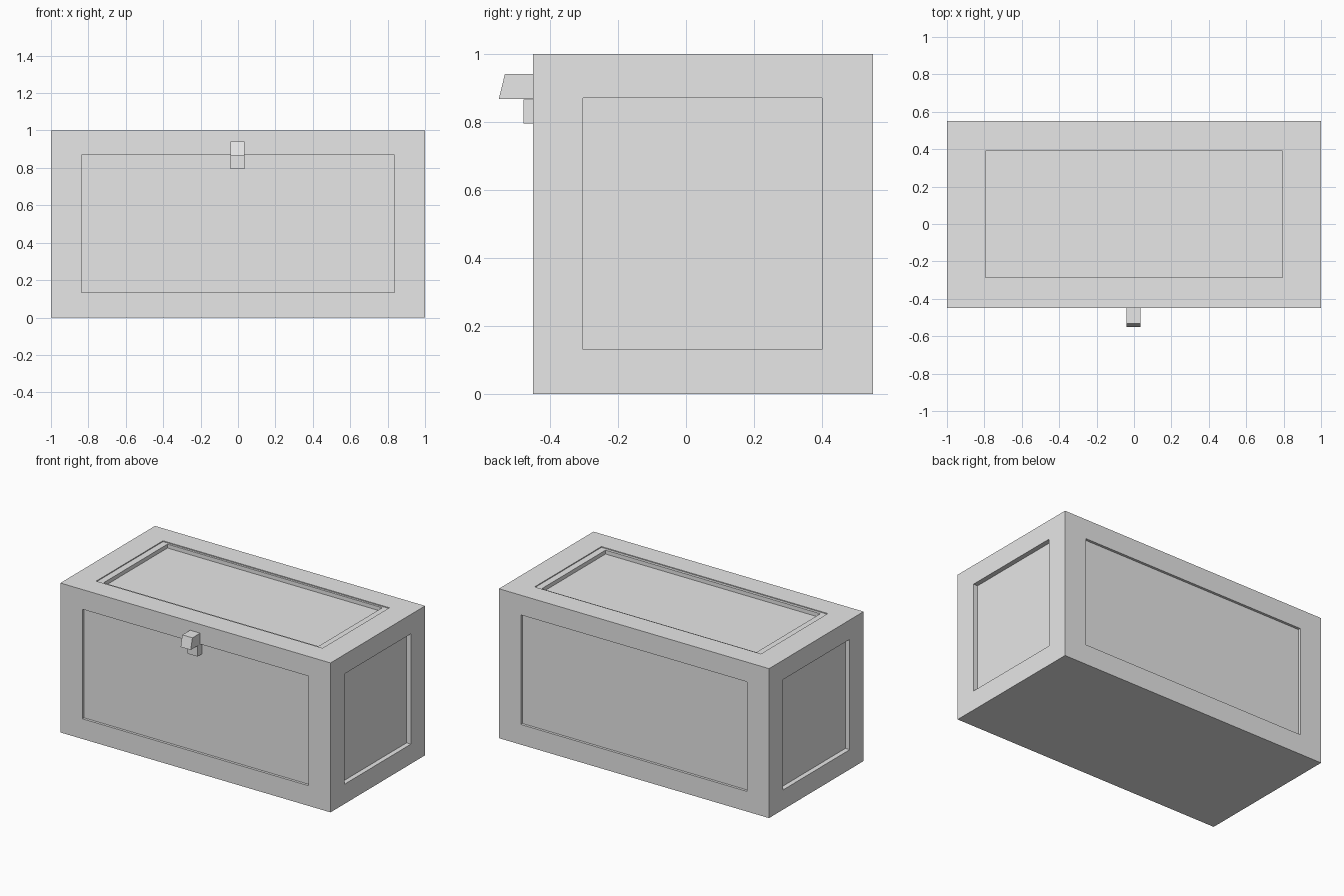
import bpy
import bmesh
from mathutils import Vector

if "Cube" in bpy.data.objects:
    bpy.data.objects.remove(bpy.data.objects["Cube"])

grey = bpy.data.materials.new("plain grey")
grey.diffuse_color = (0.8, 0.8, 0.8, 1)
grey.use_nodes = True
grey.node_tree.nodes["Principled BSDF"].inputs["Base Color"].default_value = grey.diffuse_color


def finish(bm, name):
    bmesh.ops.recalc_face_normals(bm, faces=bm.faces)
    mesh = bpy.data.meshes.new(name)
    bm.to_mesh(mesh)
    bm.free()
    mesh.materials.append(grey)
    obj = bpy.data.objects.new(name, mesh)
    bpy.context.collection.objects.link(obj)
    return obj


def box_bm(lo, hi):
    bm = bmesh.new()
    bmesh.ops.create_cube(bm, size=1)
    for v in bm.verts:
        v.co = Vector([lo[i] if v.co[i] < 0 else hi[i] for i in range(3)])
    return bm


def ring(bm, face, bounds, axis, level):
    """Inset a face, then fit its inner rectangle to bounds at a level."""
    bmesh.ops.inset_individual(bm, faces=[face], thickness=0.05)
    centre = face.calc_center_median()
    for v in face.verts:
        for i, (a, b) in bounds.items():
            v.co[i] = a if v.co[i] < centre[i] else b
        v.co[axis] = level


def face_towards(bm, direction):
    bm.normal_update()
    return max(bm.faces, key=lambda f: f.normal.dot(direction) * f.calc_area()
               if f.normal.dot(direction) > 0.9 else -1)


# Chest body with recessed panels on every side but the bottom
bm = box_bm((-1, -0.45, 0), (1, 0.55, 1))
long_panel = {0: (-0.838, 0.838), 2: (0.135, 0.868)}
end_panel = {1: (-0.303, 0.40), 2: (0.132, 0.87)}
lid_rim = {0: (-0.838, 0.838), 1: (-0.303, 0.404)}
lid_panel = {0: (-0.795, 0.795), 1: (-0.285, 0.39)}
plan = [
    (Vector((0, -1, 0)), 1, [(long_panel, -0.45), (long_panel, -0.433)]),
    (Vector((0, 1, 0)), 1, [(long_panel, 0.55), (long_panel, 0.533)]),
    (Vector((1, 0, 0)), 0, [(end_panel, 1), (end_panel, 0.968)]),
    (Vector((-1, 0, 0)), 0, [(end_panel, -1), (end_panel, -0.968)]),
    (Vector((0, 0, 1)), 2, [(lid_rim, 1), (lid_rim, 0.994),
                            (lid_panel, 0.994), (lid_panel, 0.968)]),
]
for direction, axis, steps in plan:
    face = face_towards(bm, direction)
    for bounds, level in steps:
        ring(bm, face, bounds, axis, level)
finish(bm, "chest_body")

# Latch hasp: block with a sloping front
bm = box_bm((-0.04, -0.55, 0.867), (0.035, -0.43, 0.941))
for v in bm.verts:
    if v.co.y < -0.5 and v.co.z > 0.9:
        v.co.y = -0.532
finish(bm, "latch_hasp")

# Latch plate fixed below the hasp, running back into the panel
finish(box_bm((-0.04, -0.478, 0.795), (0.035, -0.43, 0.866)), "latch_plate")
